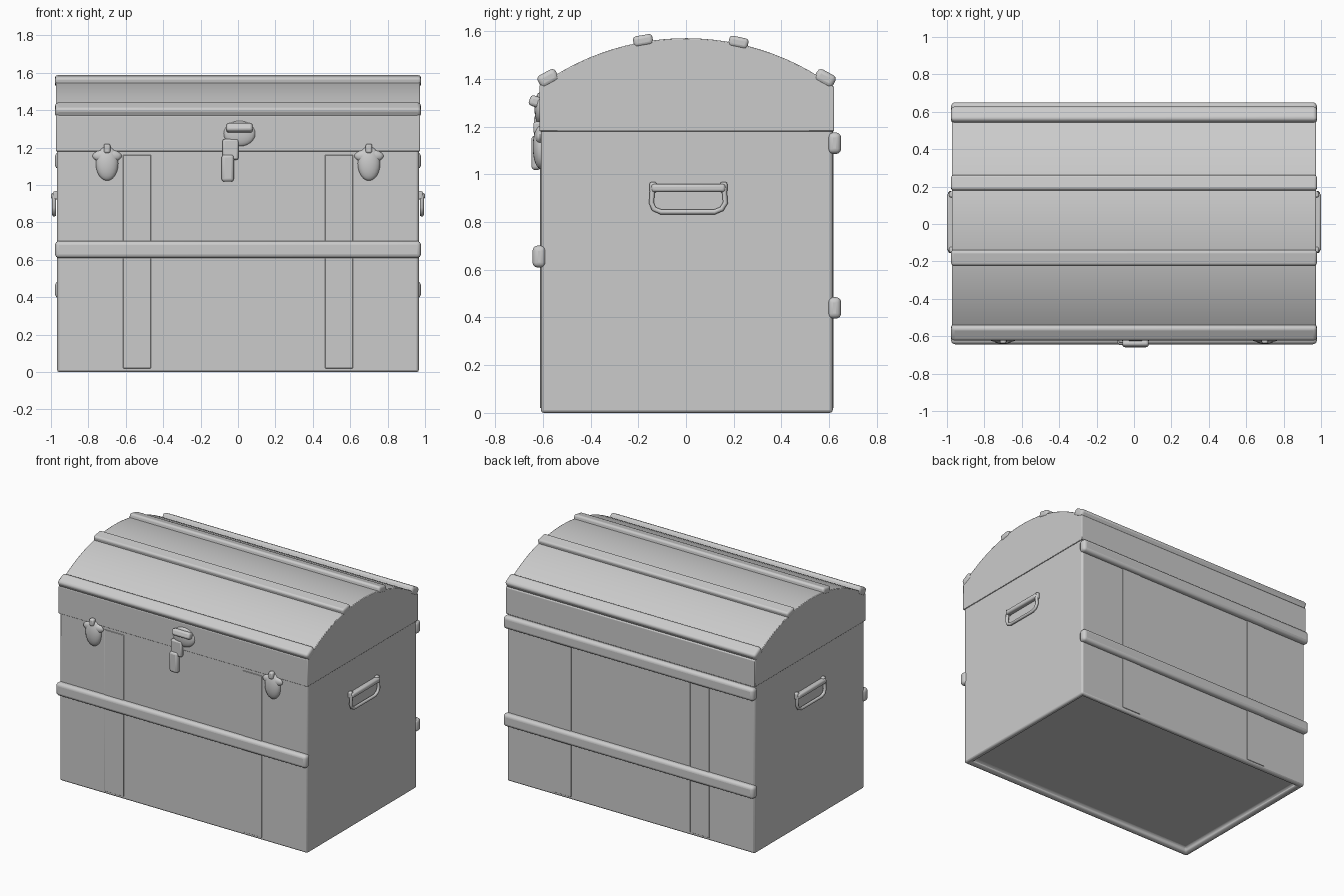
import bpy, bmesh, math
from mathutils import Matrix, Vector

if "Cube" in bpy.data.objects:
    bpy.data.objects.remove(bpy.data.objects["Cube"])


def finish(name, bm, bevel=0.0, segs=2):
    """Turn a bmesh into a smooth-by-angle object with an optional bevel."""
    bmesh.ops.recalc_face_normals(bm, faces=bm.faces)
    me = bpy.data.meshes.new(name)
    bm.to_mesh(me)
    bm.free()
    ob = bpy.data.objects.new(name, me)
    bpy.context.collection.objects.link(ob)
    if bevel:
        mod = ob.modifiers.new("bevel", 'BEVEL')
        mod.width, mod.segments = bevel, segs
        mod.limit_method, mod.angle_limit = 'ANGLE', math.radians(35)
    bpy.ops.object.select_all(action='DESELECT')
    ob.select_set(True)
    bpy.context.view_layer.objects.active = ob
    bpy.ops.object.shade_smooth_by_angle(angle=math.radians(40))
    return ob


def prism(profile, half):
    """Closed prism along x from a (y, z) profile."""
    bm = bmesh.new()
    ends = [[bm.verts.new((x, y, z)) for y, z in profile] for x in (-half, half)]
    n = len(profile)
    bm.faces.new(ends[0])
    bm.faces.new(ends[1][::-1])
    for i in range(n):
        j = (i + 1) % n
        bm.faces.new((ends[0][i], ends[1][i], ends[1][j], ends[0][j]))
    bmesh.ops.recalc_face_normals(bm, faces=bm.faces)
    return bm


def face_toward(bm, d):
    return max(bm.faces, key=lambda f: (f.normal.dot(Vector(d)), f.calc_area()))


def box(name, loc, size, bevel=0.01, rot=0.0, segs=2):
    bm = bmesh.new()
    m = Matrix.Translation(loc) @ Matrix.Rotation(rot, 4, 'X') @ Matrix.Diagonal((*size, 1))
    bmesh.ops.create_cube(bm, size=1, matrix=m)
    return finish(name, bm, bevel, segs)


def blob(name, loc, size):
    bm = bmesh.new()
    m = Matrix.Translation(loc) @ Matrix.Diagonal((*size, 1))
    bmesh.ops.create_uvsphere(bm, u_segments=20, v_segments=12, radius=1, matrix=m)
    return finish(name, bm)


def tube(name, pts, r):
    cu = bpy.data.curves.new(name, 'CURVE')
    cu.dimensions = '3D'
    cu.bevel_depth, cu.bevel_resolution, cu.use_fill_caps = r, 3, True
    sp = cu.splines.new('POLY')
    sp.points.add(len(pts) - 1)
    for p, co in zip(sp.points, pts):
        p.co = (*co, 1)
    ob = bpy.data.objects.new(name, cu)
    bpy.context.collection.objects.link(ob)
    bpy.ops.object.select_all(action='DESELECT')
    ob.select_set(True)
    bpy.context.view_layer.objects.active = ob
    bpy.ops.object.convert(target='MESH')
    bpy.ops.object.shade_smooth_by_angle(angle=math.radians(40))


SEAM, TOP, R = 1.18, 1.57, 1.047


def dome(y):
    return TOP - R + math.sqrt(R * R - y * y)


# Body: box with a recessed underside, open where the lid sits
bm = prism([(-0.608, 0), (0.615, 0), (0.615, SEAM), (-0.608, SEAM)], 0.967)
bmesh.ops.delete(bm, geom=[face_toward(bm, (0, 0, 1))], context='FACES_ONLY')
under = face_toward(bm, (0, 0, -1))
bmesh.ops.inset_region(bm, faces=[under], thickness=0.05)
bmesh.ops.inset_region(bm, faces=[under], thickness=0.015, depth=-0.03)
finish("trunk_body", bm, 0.012)

# Domed lid, slightly larger, with an overhanging lip
arc = [(-0.614 + 1.235 * (1 - i / 24)) for i in range(25)]
bm = prism([(-0.614, SEAM), (0.621, SEAM)] + [(y, dome(y)) for y in arc], 0.973)
under = face_toward(bm, (0, 0, -1))
bmesh.ops.inset_region(bm, faces=[under], thickness=0.007)
bmesh.ops.delete(bm, geom=[under], context='FACES_ONLY')
finish("domed_lid", bm, 0.004)

# Slats running along the dome and its two shoulders
for i, y in enumerate((-0.18, 0.22)):
    a = -math.asin(y / R)
    box(f"dome_slat_{i}", (0, y, dome(y) + 0.006), (1.956, 0.082, 0.045), 0.014, a, 3)
for i, (y, a) in enumerate(((-0.578, 0.5), (0.583, -0.5))):
    box(f"shoulder_slat_{i}", (0, y, 1.402), (1.956, 0.086, 0.056), 0.018, a, 3)

# Horizontal slats on front and back
box("front_slat", (0, -0.615, 0.655), (1.956, 0.056, 0.092), 0.022, 0, 4)
for i, z in enumerate((0.44, 1.13)):
    box(f"back_slat_{i}", (0, 0.622, z), (1.956, 0.056, 0.09), 0.022, 0, 4)

# Thin vertical straps on front and back walls
for s in (-1, 1):
    for tag, y in (("front", -0.605), ("back", 0.612)):
        box(f"{tag}_strap_{s}", (s * 0.54, y, 0.59), (0.15, 0.014, 1.14), 0.003)

# Two side clasps: rounded body with a narrow hinge knuckle on top
for s in (-1, 1):
    blob(f"clasp_body_{s}", (s * 0.70, -0.61, 1.115), (0.06, 0.032, 0.092))
    blob(f"clasp_ears_{s}", (s * 0.70, -0.612, 1.155), (0.078, 0.022, 0.035))
    box(f"clasp_knuckle_{s}", (s * 0.70, -0.622, 1.195), (0.035, 0.036, 0.05), 0.01)

# Central lock: plate, protruding lip and hanging hasp
blob("lock_plate", (0.008, -0.613, 1.275), (0.085, 0.022, 0.068))
box("lock_lip", (0.008, -0.632, 1.305), (0.14, 0.05, 0.045), 0.014, -0.35, 3)
box("lock_neck", (-0.04, -0.622, 1.19), (0.085, 0.03, 0.11), 0.01)
box("lock_hasp", (-0.055, -0.628, 1.09), (0.066, 0.04, 0.145), 0.016, 0, 3)

# Side handles: a thin loop under a projecting top bar
loop = [(-0.14, 0.945), (-0.145, 0.88), (-0.135, 0.855), (-0.105, 0.842),
        (0.12, 0.842), (0.15, 0.855), (0.165, 0.88), (0.16, 0.945)]
for s in (-1, 1):
    tube(f"handle_loop_{s}", [(s * 0.983, y, z) for y, z in loop], 0.011)
    box(f"handle_bar_{s}", (s * 0.98, 0.01, 0.942), (0.04, 0.31, 0.034), 0.012, 0, 3)
    for i, y in enumerate((-0.138, 0.158)):
        box(f"handle_mount_{s}_{i}", (s * 0.973, y, 0.945), (0.03, 0.03, 0.045), 0.008)
